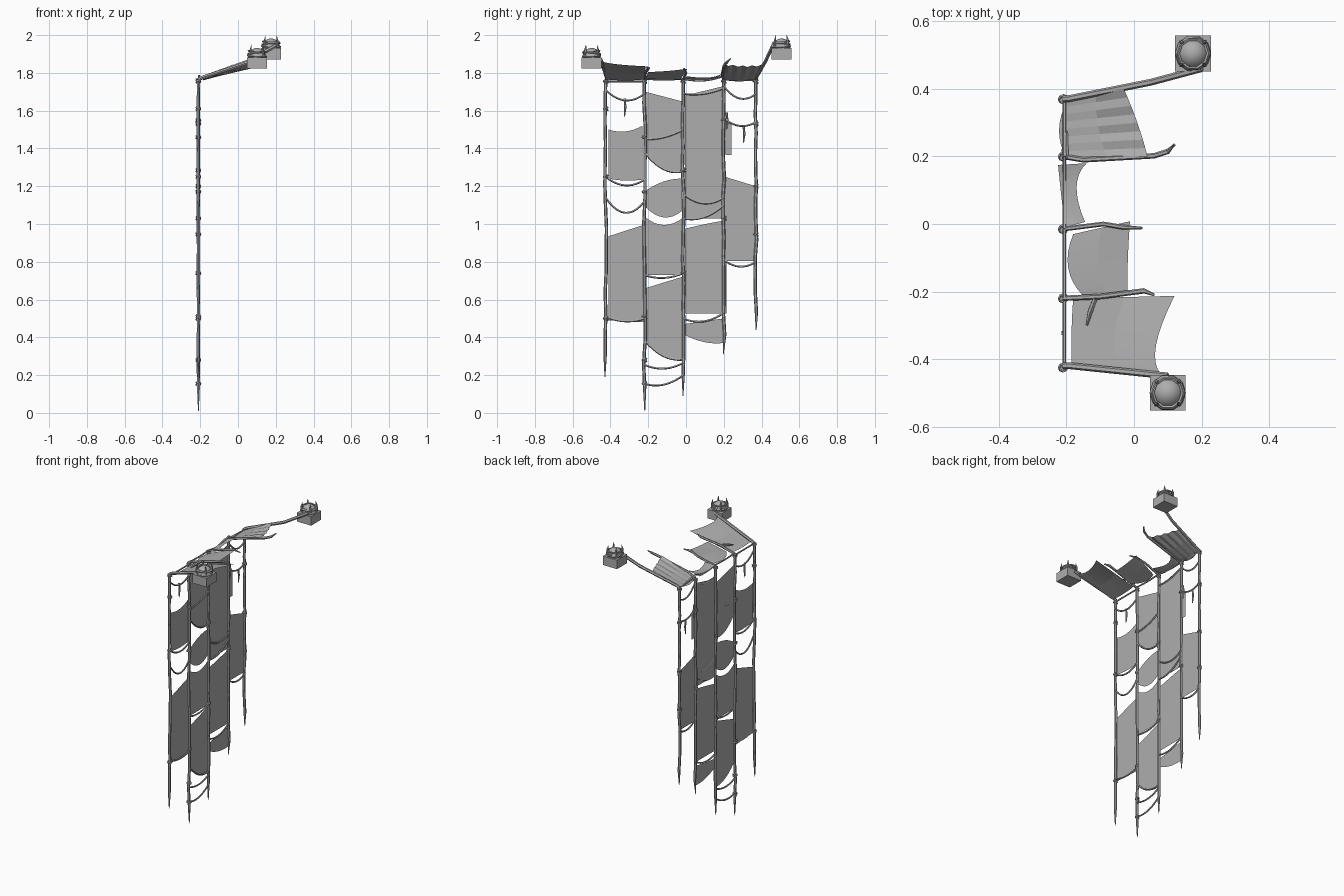
import bpy, bmesh, math, random
from mathutils import Vector

random.seed(4)
cube = bpy.data.objects.get("Cube")
if cube:
    bpy.data.objects.remove(cube)

GREY = (0.42, 0.42, 0.42, 1)
mat = bpy.data.materials.new("weathered grey")
mat.use_nodes = True
mat.diffuse_color = GREY
mat.node_tree.nodes["Principled BSDF"].inputs["Base Color"].default_value = GREY

X = -0.21                                    # plane of the hanging net
POST_Y = dict(A=-0.425, B=-0.22, C=-0.015, D=0.2, E=0.37)
TOP = 1.765


def finish(name, bm):
    mesh = bpy.data.meshes.new(name)
    bm.to_mesh(mesh)
    bm.free()
    mesh.materials.append(mat)
    ob = bpy.data.objects.new(name, mesh)
    bpy.context.collection.objects.link(ob)
    return ob


def bend(a, m, b, t):
    """Curve through start, middle and end values."""
    return a * (1 - t) * (1 - 2 * t) + 4 * m * t * (1 - t) + b * t * (2 * t - 1)


def rope(name, pts, r, tip=1.0, sides=6):
    """Faceted tube along points, tapering over its last stretch."""
    bm = bmesh.new()
    pts = [Vector(p) for p in pts]
    rings = []
    for i, p in enumerate(pts):
        d = (pts[min(i + 1, len(pts) - 1)] - pts[max(i - 1, 0)]).normalized()
        ref = Vector((1, 0, 0)) if abs(d.x) < 0.7 else Vector((0, 0, 1))
        u = d.cross(ref).normalized()
        v = d.cross(u)
        rad = r * (tip if i == len(pts) - 1 else 1)
        rings.append([bm.verts.new(p + rad * (u * math.cos(k * math.tau / sides)
                      + v * math.sin(k * math.tau / sides))) for k in range(sides)])
    for a, b in zip(rings, rings[1:]):
        for k in range(sides):
            n = (k + 1) % sides
            bm.faces.new((a[k], a[n], b[n], b[k]))
    bm.faces.new(rings[0])
    bm.faces.new(rings[-1])
    bmesh.ops.recalc_face_normals(bm, faces=bm.faces)
    return finish(name, bm)


def sheet(name, rows):
    """Thin cloth made of quads between rows of points."""
    bm = bmesh.new()
    grid = [[bm.verts.new(p) for p in row] for row in rows]
    for a, b in zip(grid, grid[1:]):
        for i in range(len(a) - 1):
            bm.faces.new((a[i], a[i + 1], b[i + 1], b[i]))
    return finish(name, bm)


def hanging(name, y0, y1, top, low, n=8):
    """Upright cloth; top and low are left, middle, right heights."""
    ts = [i / n for i in range(n + 1)]
    sheet(name, [[(X, y0 + (y1 - y0) * t, bend(*z, t)) for t in ts] for z in (low, top)])


def knot(name, y, z):
    for k in (-1, 1):
        bpy.ops.mesh.primitive_torus_add(
            major_radius=0.011, minor_radius=0.005, major_segments=8, minor_segments=5,
            location=(X, y, z + k * 0.004), rotation=(k * 0.35, 0.2 * k, 0))
        bpy.context.object.name = name
        bpy.context.object.data.materials.append(mat)


# upright ropes with worn tips
for key, end in zip("ABCDE", (0.19, 0.01, 0.09, 0.31, 0.44)):
    y, n = POST_Y[key], 14
    pts = []
    for i in range(n + 1):
        j = random.uniform(-0.005, 0.005) if i else 0
        pts.append((X + j * 0.3, y + j, TOP + (end - TOP) * i / n))
    rope("upright_rope_" + key, pts, 0.009, 0.25)
    knot("top_knot_" + key, y, TOP - 0.01)

# knots down the ropes
for key, heights in dict(A=(1.61, 1.25, 0.5), B=(1.46, 1.17, 0.51, 0.28, 0.155),
                         C=(1.285, 0.74), D=(1.55, 1.03), E=(1.53, 1.2, 0.945)).items():
    for z in heights:
        knot("rope_knot", POST_Y[key], z)

# sagging cross lines: bay, left, middle and right height
for bay, a, m, b in (("AB", 1.755, 1.755, 1.755), ("AB", 1.71, 1.655, 1.69),
                     ("AB", 1.25, 1.205, 1.235), ("AB", 1.14, 1.06, 1.12),
                     ("AB", 0.51, 0.485, 0.5), ("BC", 1.77, 1.765, 1.77),
                     ("BC", 1.45, 1.46, 1.5), ("BC", 1.38, 1.29, 1.28),
                     ("BC", 0.73, 0.715, 0.74), ("BC", 0.385, 0.3, 0.285),
                     ("BC", 0.255, 0.235, 0.265), ("BC", 0.155, 0.15, 0.2),
                     ("CD", 1.77, 1.76, 1.785), ("CD", 1.69, 1.69, 1.72),
                     ("CD", 1.16, 1.11, 1.14), ("CD", 1.03, 1.035, 1.1),
                     ("CD", 0.5, 0.485, 0.53), ("DE", 1.77, 1.765, 1.76),
                     ("DE", 1.73, 1.665, 1.69), ("DE", 1.56, 1.52, 1.54),
                     ("DE", 0.81, 0.775, 0.8)):
    y0, y1 = POST_Y[bay[0]], POST_Y[bay[1]]
    rope("cross_line_" + bay, [(X + 0.004, y0 + (y1 - y0) * t / 10, bend(a, m, b, t / 10))
                               for t in range(11)], 0.0055, 1, 5)

# loose dangling ends
for y, z0, z1 in ((-0.325, 1.665, 1.57), (0.305, 1.52, 1.43), (0.215, 1.59, 1.5)):
    rope("loose_end", [(X, y, z0), (X, y + 0.004, (z0 + z1) / 2), (X, y, z1)], 0.006, 0.4)

# hanging cloth panels
for bay, y0, y1, top, low in (
        ("AB", -0.41, -0.23, (1.5, 1.49, 1.52), (1.24, 1.23, 1.235)),
        ("AB", -0.41, -0.225, (0.935, 0.965, 0.995), (0.49, 0.485, 0.48)),
        ("BC", -0.215, -0.025, (1.7, 1.675, 1.65), (1.38, 1.29, 1.28)),
        ("BC", -0.215, -0.02, (1.175, 1.225, 1.24), (1.09, 1.035, 1.07)),
        ("BC", -0.215, -0.02, (1.035, 0.995, 1.03), (0.73, 0.73, 0.73)),
        ("BC", -0.215, -0.02, (0.66, 0.69, 0.72), (0.385, 0.3, 0.275)),
        ("CD", -0.005, 0.2, (1.68, 1.705, 1.73), (1.03, 1.03, 1.03)),
        ("CD", -0.005, 0.215, (0.975, 1.0, 1.02), (0.525, 0.525, 0.525)),
        ("CD", -0.01, 0.2, (0.47, 0.485, 0.5), (0.415, 0.375, 0.37)),
        ("DE", 0.205, 0.24, (1.54, 1.535, 1.53), (1.37, 1.365, 1.365)),
        ("DE", 0.205, 0.37, (1.25, 1.225, 1.2), (0.805, 0.805, 0.805))):
    hanging("hanging_cloth_" + bay, y0, y1, top, low)


def canopy(name, inner, outer, fold=0.0, n=8):
    """Sloping cloth from three inner-edge points to three outer-edge points."""
    rows = []
    for s in (0, 0.5, 1):
        row = []
        for i in range(n + 1):
            p, q = [Vector([bend(*c, i / n) for c in zip(*e)]) for e in (inner, outer)]
            row.append(p.lerp(q, s) + Vector((0, 0, fold * s * (-1) ** i)))
        rows.append(row)
    sheet(name, rows)


# canopy cloths on top
canopy("canopy_front", ((-0.185, -0.425, 1.765), (-0.185, -0.32, 1.76), (-0.18, -0.22, 1.765)),
       ((0.08, -0.445, 1.86), (0.065, -0.36, 1.845), (0.12, -0.213, 1.835)))
canopy("canopy_middle_front", ((-0.15, -0.213, 1.77), (-0.195, -0.13, 1.765), (-0.18, -0.03, 1.765)),
       ((-0.02, -0.2, 1.805), (-0.018, -0.1, 1.81), (-0.012, 0.008, 1.822)))
canopy("canopy_middle_back", ((-0.205, -0.01, 1.77), (-0.215, 0.08, 1.76), (-0.225, 0.175, 1.77)),
       ((-0.145, 0.006, 1.782), (-0.17, 0.11, 1.775), (-0.14, 0.18, 1.79)))
canopy("canopy_back", ((-0.2, 0.195, 1.765), (-0.222, 0.28, 1.755), (-0.195, 0.37, 1.765)),
       ((0.04, 0.2, 1.845), (0.01, 0.3, 1.835), (-0.03, 0.4, 1.84)), 0.004)

# ropes carrying the canopy
for name, r, pts in (
        ("front_stay", 0.01, ((X, -0.42, TOP), (-0.19, -0.42, 1.775), (0.1, -0.45, 1.87))),
        ("back_stay", 0.01, ((X, 0.37, TOP), (-0.19, 0.372, 1.775), (0.05, 0.42, 1.86),
                             (0.2, 0.46, 1.945))),
        ("front_rib", 0.008, ((X, -0.22, TOP), (-0.1, -0.215, 1.8), (0.03, -0.198, 1.825),
                              (0.06, -0.21, 1.83))),
        ("middle_rib", 0.007, ((X, -0.015, TOP), (-0.09, 0, 1.8), (-0.03, -0.01, 1.82),
                               (0.025, -0.012, 1.815))),
        ("back_rib", 0.008, ((X, 0.2, TOP), (-0.15, 0.19, 1.785), (0.06, 0.202, 1.84),
                             (0.1, 0.215, 1.855), (0.12, 0.235, 1.875))),
        ("rib_tail", 0.008, ((-0.115, -0.222, 1.8), (-0.13, -0.26, 1.79), (-0.14, -0.3, 1.78))),
        ("corner_tail", 0.008, ((-0.2, 0.195, 1.77), (-0.202, 0.24, 1.765), (-0.2, 0.275, 1.765)))):
    rope(name, pts, r, 0.5 if "stay" not in name else 1)


def post_cap(side, x, y, z):
    """Square block with ringed dome and four small spikes."""
    def keep(name):
        ob = bpy.context.object
        ob.name = side + "_" + name
        ob.data.materials.append(mat)
        return ob
    bpy.ops.mesh.primitive_cube_add(size=1, location=(x, y, z + 0.03))
    keep("block").scale = (0.106, 0.106, 0.06)
    bpy.ops.mesh.primitive_uv_sphere_add(segments=16, ring_count=10, radius=0.048,
                                         location=(x, y, z + 0.06))
    keep("dome").scale = (1, 1, 1.05)
    bpy.ops.object.shade_smooth_by_angle()
    for h, rad, tilt in ((0.068, 0.049, 0.05), (0.082, 0.047, -0.08), (0.092, 0.044, 0.06)):
        bpy.ops.mesh.primitive_torus_add(major_radius=rad, minor_radius=0.005, major_segments=10,
                                         minor_segments=5, location=(x, y, z + h),
                                         rotation=(tilt, tilt, 0))
        keep("ring")
    for k in range(4):
        a = math.pi / 4 + k * math.pi / 2
        c, s = math.cos(a), math.sin(a)
        rope(side + "_spike", [(x + c * d, y + s * d, z + h)
                               for d, h in ((0.049, 0.07), (0.047, 0.1), (0.041, 0.128))], 0.006, 0.1)


post_cap("front", 0.1, -0.5, 1.822)
post_cap("back", 0.175, 0.505, 1.872)
